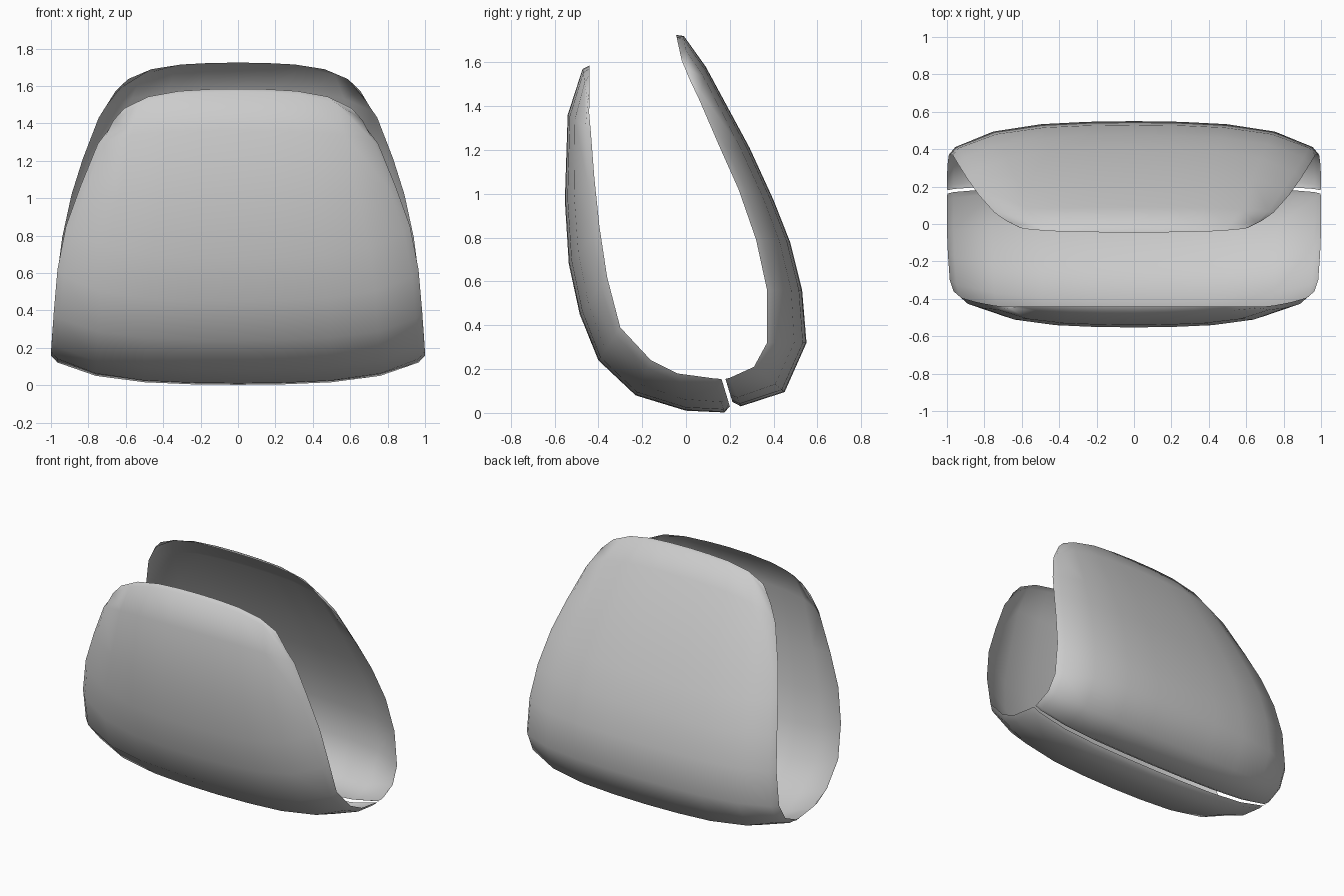
import bpy
import bmesh

# Spread of each cross-section: fraction of half width, fraction of curl toward the rim
HALF = [(0.25, 0.02), (0.5, 0.09), (0.76, 0.31), (0.965, 0.77), (1.0, 1.0)]
COLS = [(-s, f) for s, f in reversed(HALF)] + [(0, 0)] + HALF


def curved_shell(name, rows):
    """Loft a thin sheet; row = centre y, centre z, half width, rim y, rim z."""
    bm = bmesh.new()
    grid = [[bm.verts.new((s * w, yc + f * (yr - yc), zc + f * (zr - zc)))
             for s, f in COLS] for yc, zc, w, yr, zr in rows]
    for a, b in zip(grid, grid[1:]):
        for j in range(len(COLS) - 1):
            bm.faces.new((a[j], b[j], b[j + 1], a[j + 1])).smooth = True
    mesh = bpy.data.meshes.new(name)
    bm.to_mesh(mesh)
    bm.free()
    obj = bpy.data.objects.new(name, mesh)
    bpy.context.collection.objects.link(obj)
    return obj


# Front panel sweeping under to form the bottom
curved_shell("front_shell", [
    (-0.44, 1.585, 0.63, -0.44, 1.45),
    (-0.472, 1.57, 0.69, -0.442, 1.37),
    (-0.54, 1.36, 0.75, -0.435, 1.29),
    (-0.553, 0.97, 0.84, -0.418, 1.07),
    (-0.535, 0.68, 0.92, -0.395, 0.85),
    (-0.485, 0.45, 0.965, -0.36, 0.62),
    (-0.40, 0.24, 0.985, -0.30, 0.39),
    (-0.23, 0.08, 0.995, -0.16, 0.24),
    (0.0, 0.01, 1.0, -0.04, 0.18),
    (0.175, 0.002, 1.0, 0.13, 0.157),
    (0.20, 0.03, 0.998, 0.162, 0.155),
])

# Leaning back panel with its short foot
back_rows = [
    (-0.045, 1.725, 0.61, -0.02, 1.61),
    (-0.01, 1.72, 0.68, 0.015, 1.525),
    (0.09, 1.58, 0.745, 0.06, 1.43),
    (0.29, 1.21, 0.83, 0.155, 1.21),
    (0.40, 0.97, 0.89, 0.24, 1.02),
    (0.475, 0.78, 0.94, 0.32, 0.79),
    (0.53, 0.56, 0.97, 0.37, 0.56),
    (0.55, 0.32, 0.99, 0.37, 0.32),
    (0.45, 0.095, 0.998, 0.31, 0.21),
    (0.25, 0.03, 1.0, 0.20, 0.16),
    (0.212, 0.05, 0.998, 0.18, 0.155),
]
curved_shell("back_shell", back_rows[::-1])
